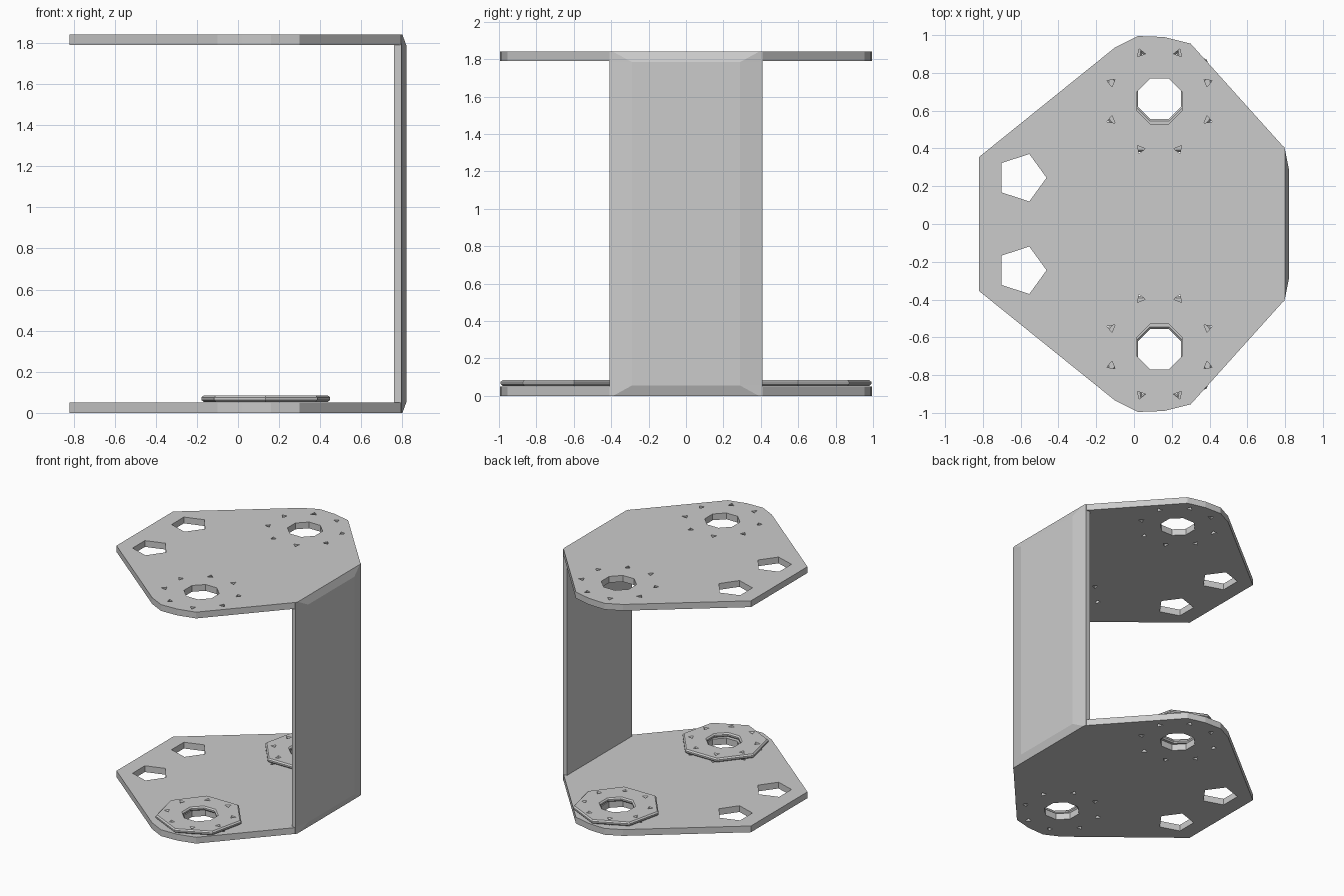
import bpy, bmesh
from math import cos, sin, pi, atan2

if "Cube" in bpy.data.objects:
    bpy.data.objects.remove(bpy.data.objects["Cube"])

HUB_X, HUB_Y = 0.135, 0.65


def ngon(cx, cy, r, n, start=0.0):
    return [(cx + r * cos(start + 2 * pi * i / n),
             cy + r * sin(start + 2 * pi * i / n)) for i in range(n)]


def sheet(name, loops, z, thick, bevel=0.0):
    """Flat sheet with holes: first loop is the outline, the rest are cut-outs."""
    cu = bpy.data.curves.new(name, 'CURVE')
    cu.dimensions = '2D'
    cu.fill_mode = 'BOTH'
    cu.extrude = thick / 2 - bevel
    cu.bevel_depth = bevel
    cu.bevel_resolution = 0
    for loop in loops:
        sp = cu.splines.new('POLY')
        sp.points.add(len(loop) - 1)
        for p, (x, y) in zip(sp.points, loop):
            p.co = (x, y, 0, 1)
        sp.use_cyclic_u = True
    ob = bpy.data.objects.new(name, cu)
    bpy.context.collection.objects.link(ob)
    ob.location.z = z + thick / 2
    bpy.ops.object.select_all(action='DESELECT')
    ob.select_set(True)
    bpy.context.view_layer.objects.active = ob
    bpy.ops.object.convert(target='MESH')
    for f in ob.data.polygons:
        f.use_smooth = False
    return ob


def screw_holes(cy, a, b, r):
    """Four pairs of small triangular holes around a hub."""
    spots = [(sx * u, sy * v) for u, v in ((a, b), (b, a))
             for sx in (-1, 1) for sy in (-1, 1)]
    return [ngon(HUB_X + u, cy + v, r, 3, atan2(v, u)) for u, v in spots]


# Plate outline, mirrored over y
half = [(-0.82, 0.355), (-0.1, 0.935), (0.02, 0.995), (0.16, 0.99),
        (0.3, 0.955), (0.79, 0.41)]
outline = half + [(x, -y) for x, y in reversed(half)]

holes = []
for s in (1, -1):
    holes.append(ngon(HUB_X, s * HUB_Y, 0.13, 8, pi / 8))
    holes.append(ngon(-0.595, s * 0.245, 0.132, 5))
    holes += screw_holes(s * HUB_Y, 0.255, 0.1, 0.025)

sheet("bottom_plate", [outline] + holes, 0.0, 0.05)
sheet("top_plate", [outline] + holes, 1.79, 0.05)

# Raised hub discs on the bottom plate
for s, side in ((1, "back"), (-1, "front")):
    cy = s * 0.67
    loops = [ngon(HUB_X, cy, 0.31, 7, s * pi / 2), ngon(HUB_X, cy, 0.135, 8, pi / 8)]
    sheet("hub_disc_" + side, loops + screw_holes(cy, 0.225, 0.09, 0.025),
          0.053, 0.032, 0.01)

# Side wall, bevelled towards its outer face and at both ends
bm = bmesh.new()
rings = []
for z, xo, yo in ((0, 0.80, 0.39), (0.055, 0.82, 0.29),
                  (1.785, 0.82, 0.29), (1.84, 0.80, 0.39)):
    pts = [(0.76, -0.41), (0.795, -0.41), (xo, -yo),
           (xo, yo), (0.795, 0.41), (0.76, 0.41)]
    rings.append([bm.verts.new((x, y, z)) for x, y in pts])
for a, b in zip(rings, rings[1:]):
    for i in range(6):
        j = (i + 1) % 6
        bm.faces.new((a[i], a[j], b[j], b[i]))
bm.faces.new(rings[0][::-1])
bm.faces.new(rings[-1])
bmesh.ops.recalc_face_normals(bm, faces=bm.faces)
me = bpy.data.meshes.new("side_wall")
bm.to_mesh(me)
bm.free()
bpy.context.collection.objects.link(bpy.data.objects.new("side_wall", me))
